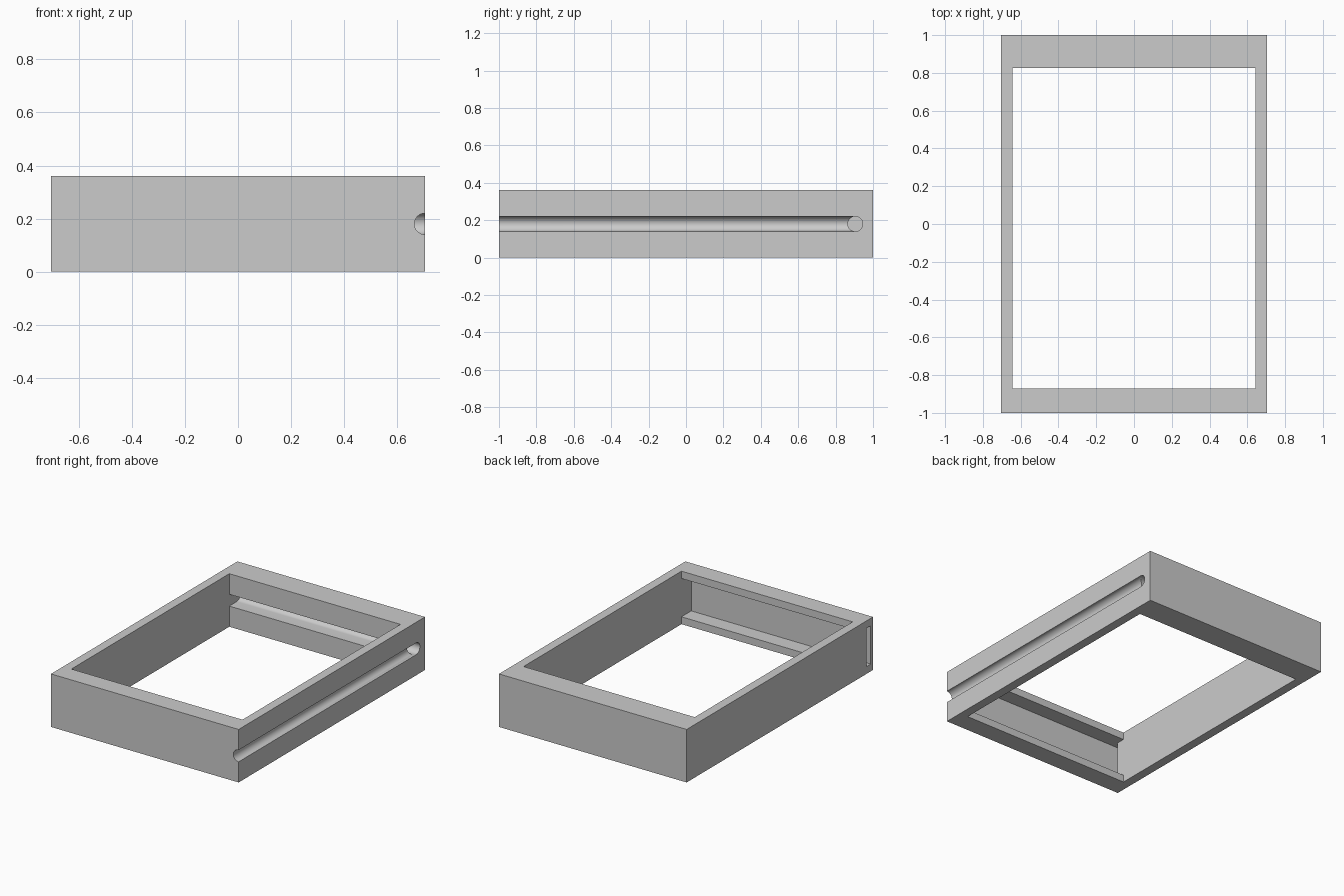
import bpy, bmesh, math
from mathutils import Vector

if "Cube" in bpy.data.objects:
    bpy.data.objects.remove(bpy.data.objects["Cube"])

grey = bpy.data.materials.new("plain_grey")
grey.diffuse_color = (0.6, 0.6, 0.6, 1)
grey.use_nodes = True
grey.node_tree.nodes["Principled BSDF"].inputs["Base Color"].default_value = grey.diffuse_color


def prism(name, profile, axis, start, end):
    """Extrude a closed 2D profile along x (profile is y,z) or y (profile is x,z)."""
    bm = bmesh.new()

    def place(p, t):
        return bm.verts.new((t, p[0], p[1]) if axis == "x" else (p[0], t, p[1]))

    a = [place(p, start) for p in profile]
    b = [place(p, end) for p in profile]
    n = len(profile)
    bm.faces.new(a)
    bm.faces.new(b)
    for i in range(n):
        j = (i + 1) % n
        bm.faces.new((a[i], a[j], b[j], b[i]))
    bmesh.ops.recalc_face_normals(bm, faces=bm.faces)
    me = bpy.data.meshes.new(name)
    bm.to_mesh(me)
    bm.free()
    me.materials.append(grey)
    ob = bpy.data.objects.new(name, me)
    bpy.context.collection.objects.link(ob)
    return ob


def rect(u0, u1, z0, z1):
    return [(u0, z0), (u1, z0), (u1, z1), (u0, z1)]


def arc(u, z, r, a0, a1, steps):
    return [(u + r * math.cos(math.radians(a0 + (a1 - a0) * i / steps)),
             z + r * math.sin(math.radians(a0 + (a1 - a0) * i / steps)))
            for i in range(steps + 1)]


W, H, MID, R = 0.705, 0.36, 0.18, 0.04   # half width, height, channel height and radius
IN = 0.643                               # half width of the opening
Y0, Y1 = -0.87, 0.825                    # front and back of the opening
CY = 0.905                               # centre of the cable channel in the back wall

# Outer block of the frame
frame = prism("frame", rect(-W, W, 0, H), "y", -1, 1)

cutters = [
    # Central opening
    prism("opening_cutter", rect(Y0, Y1, -0.1, H + 0.1), "x", -IN, IN),
    # Pocket inside the front wall
    prism("pocket_cutter", rect(-0.975, -0.6, 0.05, 0.31), "x", -IN, IN),
    # Narrow slot through the left wall into the pocket
    prism("slot_cutter", rect(-0.975, -0.93, 0.05, 0.31), "x", -0.8, -0.5),
    # Round-bottomed channel along the inside of the back wall
    prism("channel_cutter", [(0.6, MID - R)] + arc(CY, MID, R, -90, 90, 16)
          + [(0.6, MID + R)], "x", -IN, IN),
    # Hole from that channel through the right wall
    prism("hole_cutter", arc(CY, MID, R, -90, 270, 32)[:-1], "x", 0.6, 0.8),
    # Half-round groove along the outside of the right wall
    prism("groove_cutter", arc(W, MID, R, 0, 360, 32)[:-1], "y", -1.1, CY),
]

bpy.context.view_layer.objects.active = frame
frame.select_set(True)
for c in cutters:
    m = frame.modifiers.new(c.name, "BOOLEAN")
    m.operation, m.solver, m.object = "DIFFERENCE", "EXACT", c
    bpy.ops.object.modifier_apply(modifier=m.name)
    bpy.data.objects.remove(c)

bpy.ops.object.shade_smooth_by_angle(angle=math.radians(30))
